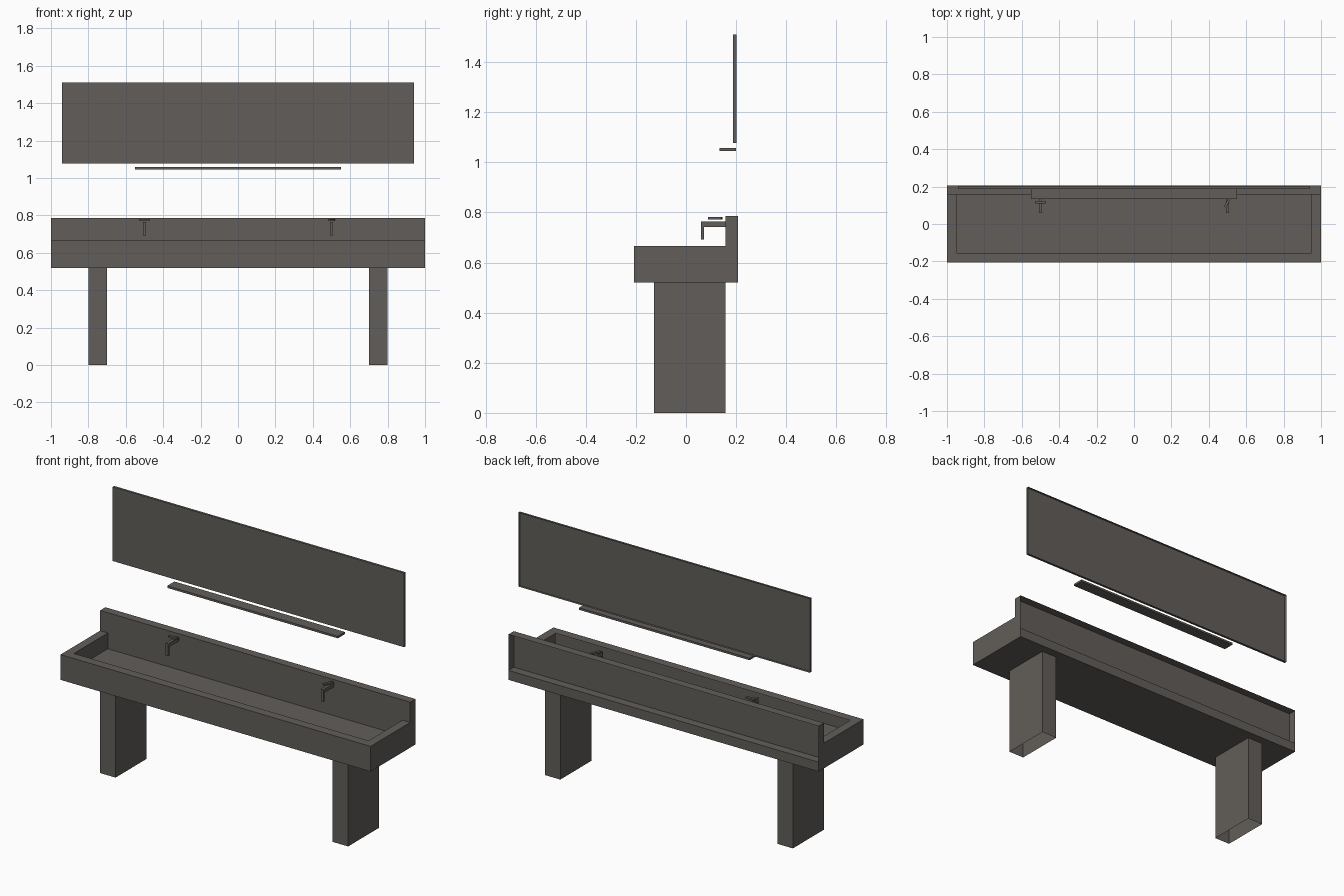
import bpy
import bmesh
from math import radians
from mathutils import Matrix, Vector

default = bpy.data.objects.get("Cube")
if default:
    bpy.data.objects.remove(default)

stone = bpy.data.materials.new("warm_grey")
stone.use_nodes = True
colour = (0.122, 0.111, 0.101, 1)
stone.diffuse_color = colour
stone.node_tree.nodes["Principled BSDF"].inputs["Base Color"].default_value = colour


def finish(name, bm, open_sides=()):
    """Drop the faces pointing along the open sides and add the object."""
    bm.normal_update()
    gone = [f for f in bm.faces
            if any(f.normal.dot(Vector(s)) > 0.99 for s in open_sides)]
    bmesh.ops.delete(bm, geom=gone, context='FACES')
    mesh = bpy.data.meshes.new(name)
    bm.to_mesh(mesh)
    bm.free()
    mesh.materials.append(stone)
    obj = bpy.data.objects.new(name, mesh)
    bpy.context.collection.objects.link(obj)
    return obj


def box(name, xs, ys, zs, open_sides=(), turn=0):
    spans = (xs, ys, zs)
    size = [b - a for a, b in spans]
    centre = [(a + b) / 2 for a, b in spans]
    bm = bmesh.new()
    bmesh.ops.create_cube(bm, size=1, matrix=Matrix.Translation(centre)
                          @ Matrix.Rotation(radians(turn), 4, 'Z')
                          @ Matrix.Diagonal((*size, 1)))
    return finish(name, bm, open_sides)


def prism(name, outline, axis, depth, open_sides=()):
    """Extrude a closed outline of 3D points along an axis."""
    bm = bmesh.new()
    face = bm.faces.new([bm.verts.new(p) for p in outline])
    ext = bmesh.ops.extrude_face_region(bm, geom=[face], use_keep_orig=True)
    verts = [v for v in ext["geom"] if isinstance(v, bmesh.types.BMVert)]
    bmesh.ops.translate(bm, verts=verts, vec=Vector(axis) * depth)
    bmesh.ops.recalc_face_normals(bm, faces=bm.faces)
    return finish(name, bm, open_sides)


UP, DOWN, BACK = (0, 0, 1), (0, 0, -1), (0, 1, 0)
front, wall, splash = -0.207, 0.207, 0.158
base, floor, rim, top = 0.52, 0.575, 0.667, 0.785

# Trough: floor slab, three-sided rim and hollow splashback
box("basin_floor", (-1, 1), (front, wall), (base, floor))
inner_x, inner_y = 0.95, -0.155
rim_plan = [(-1, splash), (-1, front), (1, front), (1, splash),
            (inner_x, splash), (inner_x, inner_y),
            (-inner_x, inner_y), (-inner_x, splash)]
prism("basin_rim", [(x, y, floor) for x, y in rim_plan], UP, rim - floor,
      (DOWN, BACK))
box("splashback", (-1, 1), (splash, wall), (floor, top), (BACK, DOWN))

# Mirrored legs and taps, with one tap handle turned
for side, label, turn in ((-1, "right", 0), (1, "left", 64)):
    x = side * 0.75
    box(label + "_leg", (x - 0.05, x + 0.05), (-0.128, splash), (0, base),
        (UP, DOWN))
    x = side * 0.5
    spout = [(splash, 0.764), (0.06, 0.764), (0.06, 0.692),
             (0.072, 0.692), (0.072, 0.742), (splash, 0.742)]
    prism(label + "_spout", [(x - 0.008, y, z) for y, z in spout],
          (1, 0, 0), 0.016)
    box(label + "_tap_handle", (x - 0.029, x + 0.029), (0.109, 0.123),
        (0.772, 0.782), turn=turn)

# Wall shelf and open-backed mirror
box("shelf", (-0.55, 0.55), (0.134, 0.2), (1.046, 1.058))
box("mirror", (-0.94, 0.94), (0.188, 0.202), (1.078, 1.51), (BACK,))
